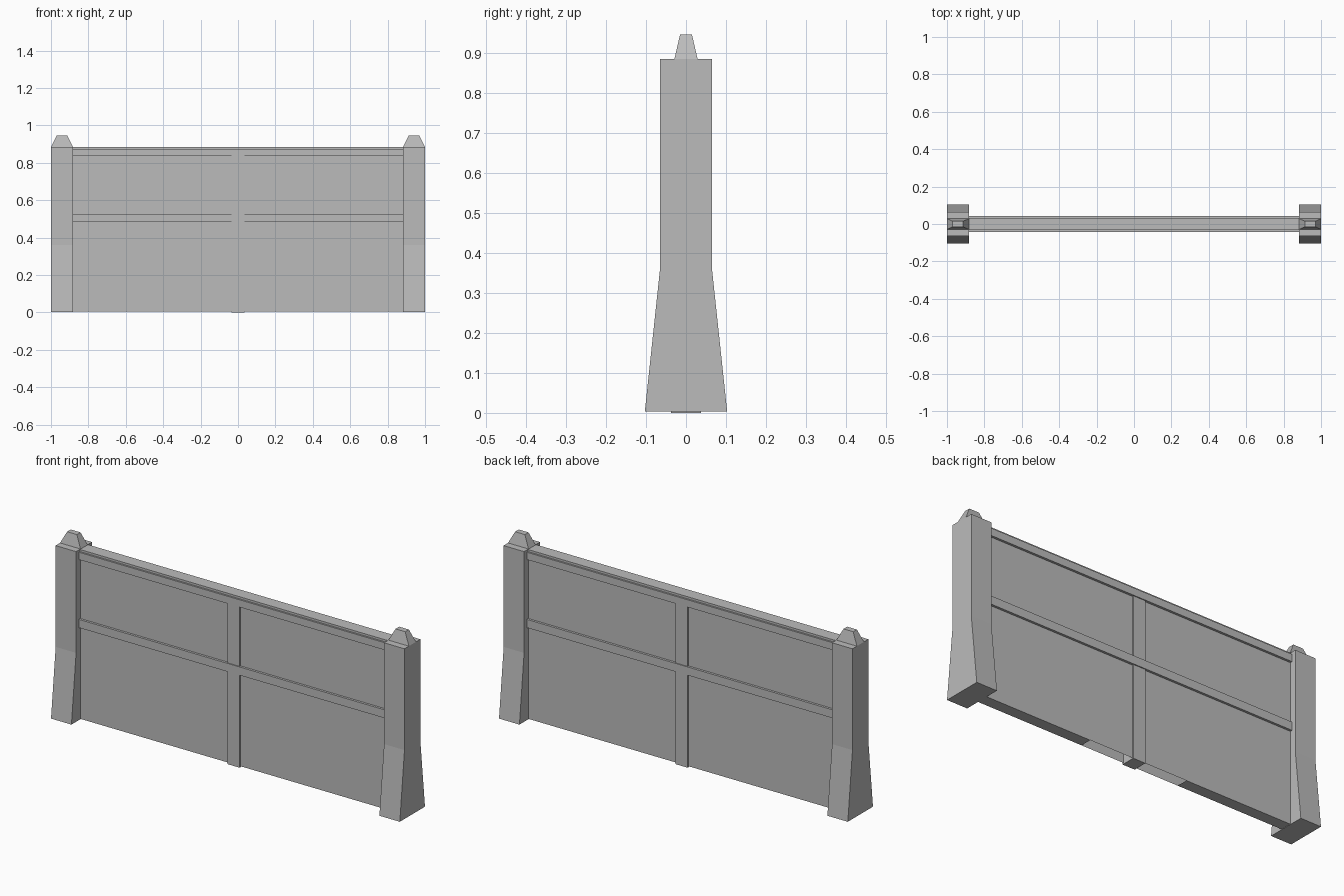
import bpy

if "Cube" in bpy.data.objects:
    bpy.data.objects.remove(bpy.data.objects["Cube"])

# Mid-grey finish shared by every part
grey = bpy.data.materials.new("grey_finish")
grey.diffuse_color = (0.5, 0.5, 0.5, 1.0)
grey.use_nodes = True
grey.node_tree.nodes["Principled BSDF"].inputs["Base Color"].default_value = grey.diffuse_color

def make_mesh(name, verts, faces):
    me = bpy.data.meshes.new(name)
    me.from_pydata(verts, [], faces)
    me.materials.append(grey)
    me.update()
    ob = bpy.data.objects.new(name, me)
    bpy.context.collection.objects.link(ob)
    return ob

def extrude_x(name, profile, x0, x1, open_bottom=False):
    """Extrude a closed (y, z) profile, counter-clockwise seen from +x."""
    n = len(profile)
    verts = [(x, y, z) for x in (x0, x1) for y, z in profile]
    faces = [tuple(reversed(range(n))), tuple(range(n, 2 * n))]
    sides = n - 1 if open_bottom else n
    faces += [(i, n + i, n + (i + 1) % n, (i + 1) % n)[::-1] for i in range(sides)]
    return make_mesh(name, verts, faces)

def symmetric(half):
    """Mirror a right-hand (y, z) outline, listed bottom to top, across y = 0."""
    return half + [(-y, z) for y, z in reversed(half)]

def frustum(name, cx, base, top, z0, z1):
    verts = [(cx + sx * w, sy * d, z)
             for (w, d), z in ((base, z0), (top, z1))
             for sx, sy in ((-1, -1), (1, -1), (1, 1), (-1, 1))]
    faces = [(3, 2, 1, 0), (4, 5, 6, 7)]
    faces += [(i, (i + 1) % 4, 4 + (i + 1) % 4, 4 + i) for i in range(4)]
    return make_mesh(name, verts, faces)

INNER = 0.883   # inner face of the end posts
POST_TOP = 0.885
PANEL_Y, PANEL_Z = 0.03, 0.005

for side, label in ((-1, "left"), (1, "right")):
    # End posts with flared feet and tapered caps
    x0, x1 = sorted((side * INNER, side * 1.0))
    extrude_x(label + "_post",
              symmetric([(0.103, 0.003), (0.065, 0.36), (0.065, POST_TOP)]), x0, x1)
    frustum(label + "_post_cap", (x0 + x1) / 2,
            (0.0585, 0.029), (0.028, 0.015), POST_TOP, 0.946)
    # Underside of the panel, open around the centre
    a, b = sorted((side * 0.28, side * INNER))
    y, z = PANEL_Y, PANEL_Z
    make_mesh(label + "_panel_underside",
              [(a, -y, z), (a, y, z), (b, y, z), (b, -y, z)], [(0, 1, 2, 3)])

# Main panel between the posts
extrude_x("panel", symmetric([(PANEL_Y, PANEL_Z), (PANEL_Y, 0.86)]),
          -INNER, INNER, open_bottom=True)

# Top rail with a narrower raised strip, and middle rail
extrude_x("top_rail",
          symmetric([(0.042, 0.835), (0.042, 0.873), (0.033, 0.873), (0.033, 0.884)]),
          -INNER, INNER)
extrude_x("middle_rail", symmetric([(0.042, 0.482), (0.042, 0.525)]), -INNER, INNER)

# Centre upright reaching the ground
extrude_x("centre_upright", symmetric([(0.037, 0.0), (0.037, 0.85)]), -0.035, 0.035)
